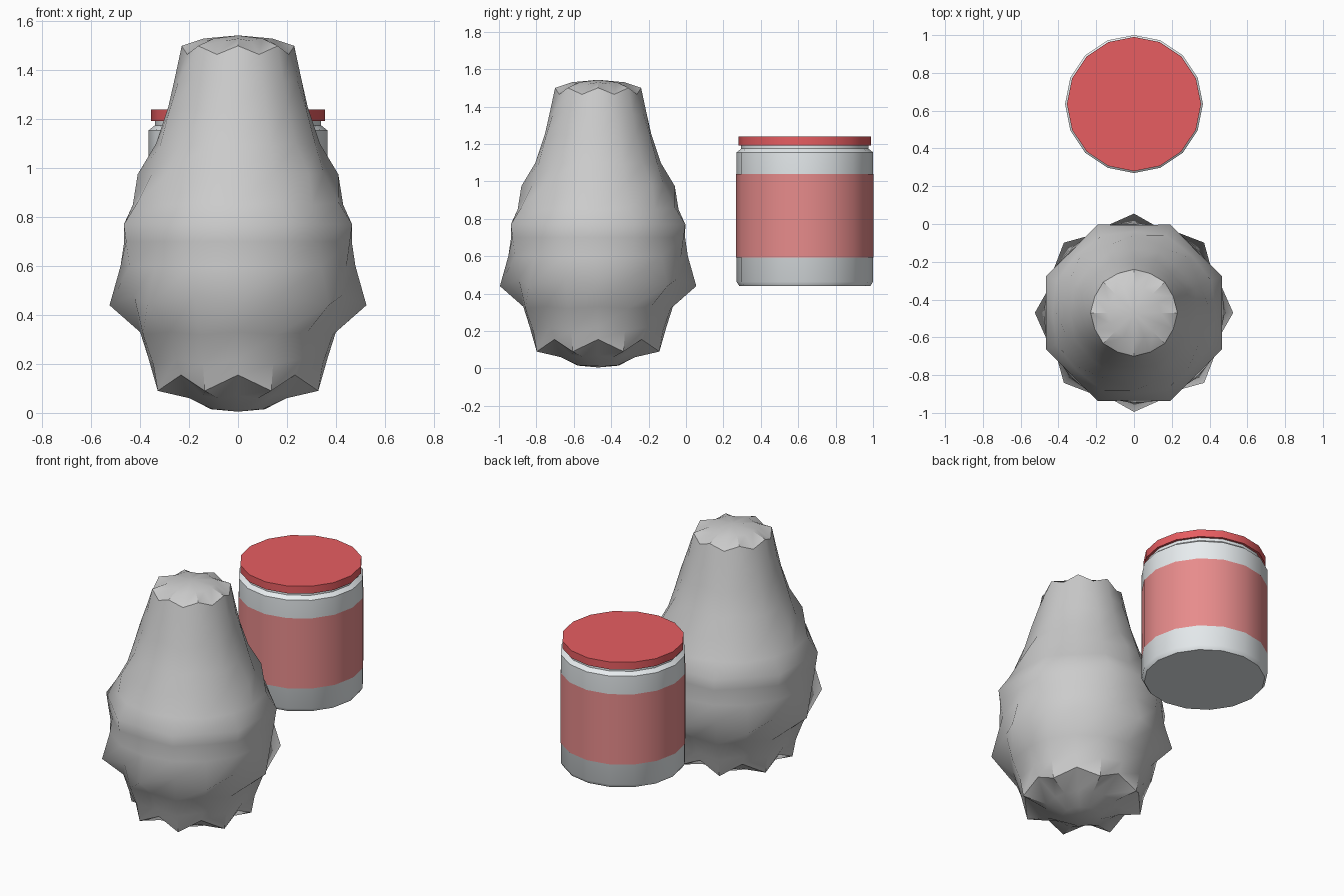
import bpy, bmesh
from math import sin, cos, tau, radians

if "Cube" in bpy.data.objects:
    bpy.data.objects.remove(bpy.data.objects["Cube"])

N = 16


def ringed(name, rings, centre_y, bottom=None, top=None, color=None, angle=35):
    """Skin 16-sided rings; each ring is (even radius, even z, odd radius, odd z)."""
    bm = bmesh.new()
    loops = []
    for re, ze, ro, zo in rings:
        loop = []
        for i in range(N):
            r, z = (ro, zo) if i % 2 else (re, ze)
            a = tau * i / N
            loop.append(bm.verts.new((r * cos(a), centre_y + r * sin(a), z)))
        loops.append(loop)
    for a, b in zip(loops, loops[1:]):
        for i in range(N):
            j = (i + 1) % N
            bm.faces.new((a[i], a[j], b[j], b[i]))
    # fan caps
    for z, loop in ((bottom, loops[0]), (top, loops[-1])):
        if z is not None:
            pole = bm.verts.new((0, centre_y, z))
            for i in range(N):
                bm.faces.new((loop[i], loop[(i + 1) % N], pole))
    if bottom is not None:
        bmesh.ops.recalc_face_normals(bm, faces=bm.faces)
    me = bpy.data.meshes.new(name)
    bm.to_mesh(me)
    bm.free()
    ob = bpy.data.objects.new(name, me)
    bpy.context.collection.objects.link(ob)
    if color:
        mat = bpy.data.materials.new(name + "_material")
        mat.diffuse_color = (*color, 1)
        mat.use_nodes = True
        mat.node_tree.nodes["Principled BSDF"].inputs["Base Color"].default_value = mat.diffuse_color
        me.materials.append(mat)
    bpy.context.view_layer.objects.active = ob
    ob.select_set(True)
    bpy.ops.object.shade_smooth_by_angle(angle=radians(angle))
    ob.select_set(False)
    return ob


def turned(profile):
    return [(r, z, r, z) for r, z in profile]


# Layered cone with three zigzag lips
ringed("layered_cone", [
    (0.11, 0.015, 0.11, 0.015),
    (0.20, 0.07, 0.215, 0.06),
    (0.33, 0.155, 0.355, 0.09),     # lowest lip
    (0.365, 0.22, 0.375, 0.20),
    (0.40, 0.33, 0.42, 0.32),
    (0.525, 0.44, 0.46, 0.48),      # middle lip
    (0.48, 0.60, 0.48, 0.60),
    (0.465, 0.70, 0.495, 0.70),
    (0.465, 0.77, 0.505, 0.77),     # upper lip
    (0.43, 0.85, 0.445, 0.86),
    (0.41, 0.975, 0.38, 0.98),
    (0.335, 1.10, 0.345, 1.09),
    (0.285, 1.25, 0.305, 1.23),
    (0.26, 1.36, 0.265, 1.35),
    (0.23, 1.50, 0.225, 1.465),     # rim
    (0.14, 1.53, 0.14, 1.52),
], -0.47, bottom=0.005, top=1.543, angle=40)

# Jar with label band and lid
JY = 0.635
ringed("jar", turned([(0.35, 0.44), (0.365, 0.463), (0.365, 1.155),
                      (0.34, 1.175), (0.34, 1.20)]),
       JY, 0.44, 1.20, (0.8, 0.84, 0.86))
ringed("jar_label", turned([(0.367, 0.592), (0.367, 1.04)]),
       JY, color=(0.8, 0.26, 0.26))
ringed("jar_lid", turned([(0.355, 1.193), (0.355, 1.24)]),
       JY, 1.193, 1.24, (0.8, 0.11, 0.12))
